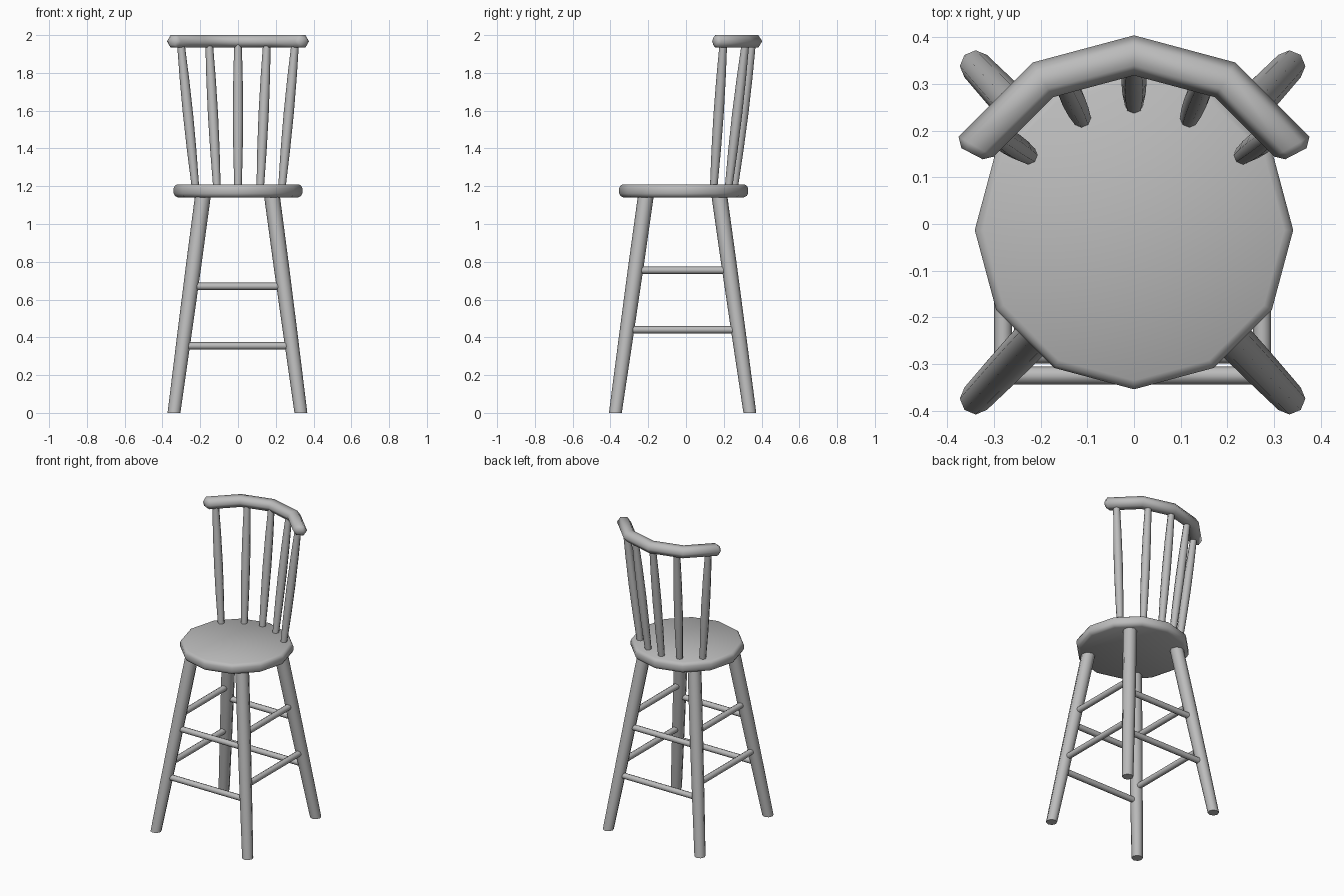
import bpy, bmesh, math
from mathutils import Vector

cube = bpy.data.objects.get("Cube")
if cube:
    bpy.data.objects.remove(cube)

wood = bpy.data.materials.new("grey wood")
wood.use_nodes = True
wood.diffuse_color = (0.5, 0.5, 0.5, 1)
wood.node_tree.nodes["Principled BSDF"].inputs["Base Color"].default_value = (0.5, 0.5, 0.5, 1)


def finish(bm, name, angle=60):
    bmesh.ops.recalc_face_normals(bm, faces=bm.faces)
    mesh = bpy.data.meshes.new(name)
    bm.to_mesh(mesh)
    bm.free()
    mesh.materials.append(wood)
    obj = bpy.data.objects.new(name, mesh)
    bpy.context.collection.objects.link(obj)
    bpy.ops.object.select_all(action='DESELECT')
    obj.select_set(True)
    bpy.context.view_layer.objects.active = obj
    bpy.ops.object.shade_smooth_by_angle(angle=math.radians(angle))
    return obj


def loft(name, rings, angle=60):
    """Skin equal rings of points into a closed solid."""
    bm = bmesh.new()
    loops = [[bm.verts.new(p) for p in ring] for ring in rings]
    n = len(loops[0])
    for a, b in zip(loops, loops[1:]):
        for i in range(n):
            j = (i + 1) % n
            bm.faces.new((a[i], a[j], b[j], b[i]))
    bm.faces.new(loops[0])
    bm.faces.new(loops[-1])
    return finish(bm, name, angle)


def ring(centre, u, v, n=8):
    c = Vector(centre)
    turns = [math.tau * i / n for i in range(n)]
    return [c + u * math.cos(t) + v * math.sin(t) for t in turns]


X, Y, Z = Vector((1, 0, 0)), Vector((0, 1, 0)), Vector((0, 0, 1))


def post(name, foot, top, radii):
    """Upright stick with level ends and a radius profile along it."""
    foot, top = Vector(foot), Vector(top)
    steps = len(radii) - 1
    loft(name, [ring(foot.lerp(top, i / steps), X * r, Y * r)
                for i, r in enumerate(radii)])


# Seat: twelve-sided disc with a rounded rim
rim = [(0.318, 1.14), (0.334, 1.148), (0.341, 1.162),
       (0.341, 1.19), (0.335, 1.202), (0.322, 1.21)]
loft("seat", [ring((0, -0.013, z), X * r, Y * r, 12) for r, z in rim])


# Splayed legs
def leg_point(sx, sy, z):
    t = z / 1.14
    return Vector((sx * (0.336 - 0.152 * t) - 0.003, sy * (0.356 - 0.16 * t) - 0.018, z))


for sx, side in ((1, "left"), (-1, "right")):
    for sy, end in ((-1, "front"), (1, "back")):
        post(f"{end}_{side}_leg", leg_point(sx, sy, 0), leg_point(sx, sy, 1.16),
             (0.034, 0.038, 0.041, 0.042))

# Rungs between the legs
R = 0.019
for level, z in (("lower", 0.355), ("upper", 0.67)):
    for sy, end in ((-1, "front"), (1, "back")):
        loft(f"{end}_{level}_rung", [ring(leg_point(s, sy, z), Y * R, Z * R) for s in (-1, 1)])
for level, z in (("lower", 0.44), ("upper", 0.755)):
    for sx, side in ((1, "left"), (-1, "right")):
        loft(f"{side}_{level}_rung", [ring(leg_point(sx, s, z), X * R, Z * R) for s in (-1, 1)])

# Back spindles, fuller in the middle
names = ("right_outer", "right_inner", "middle", "left_inner", "left_outer")
feet = ((-0.226, 0.147), (-0.112, 0.226), (0, 0.256), (0.118, 0.226), (0.233, 0.147))
tops = ((-0.303, 0.198), (-0.153, 0.315), (0, 0.35), (0.153, 0.315), (0.303, 0.198))
for name, foot, top in zip(names, feet, tops):
    post(f"{name}_spindle", (*foot, 1.2), (*top, 1.96), (0.02, 0.025, 0.027, 0.025, 0.02))

# Curved top rail: six-sided bar following an arc, with tapered ends
rail = []
for degrees, scale in ((-62.5, 0.6), (-60, 1), (-30, 1), (0, 1), (30, 1), (60, 1), (62.5, 0.6)):
    a = math.radians(degrees)
    out = Vector((math.sin(a), math.cos(a), 0))
    centre = out * 0.391 + Vector((0, -0.03, 1.967))
    rail.append(ring(centre, out * 0.043 * scale, Z * 0.038 * scale, 6))
loft("top_rail", rail, 65)
